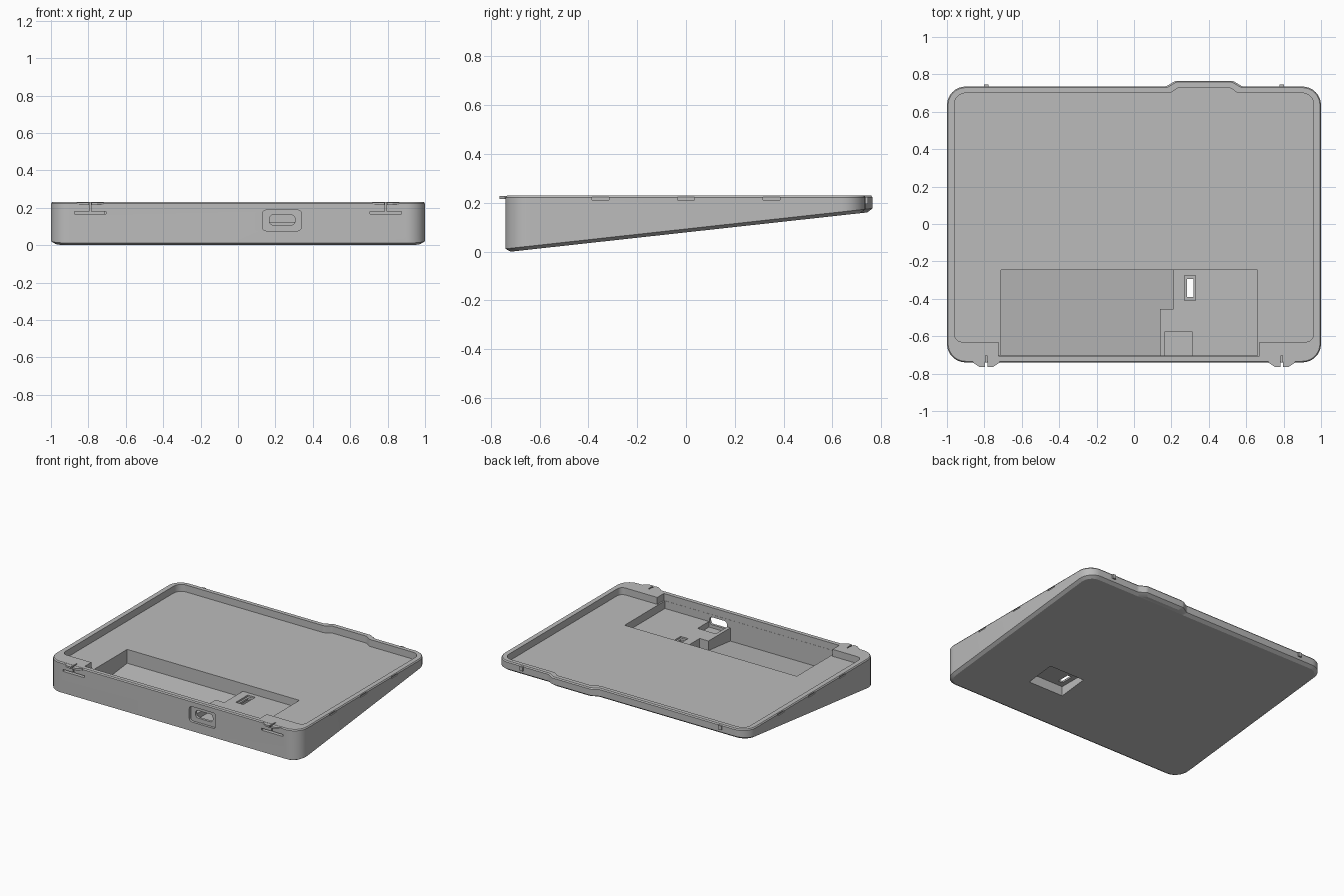
import bpy
import bmesh
from math import pi, sin, cos
from mathutils import Vector

cube = bpy.data.objects.get("Cube")
if cube:
    bpy.data.objects.remove(cube, do_unlink=True)

grey = bpy.data.materials.new("plain_grey")
grey.use_nodes = True
grey.diffuse_color = (0.5, 0.5, 0.5, 1)
grey.node_tree.nodes["Principled BSDF"].inputs["Base Color"].default_value = (0.5, 0.5, 0.5, 1)

TOP, FLOOR, SHELF = 0.23, 0.18, 0.125


def slope(y):
    """Height of the tilted underside."""
    return 0.11 * (y + 0.72)


def fillet(corners, steps=8):
    """Round each (x, y, radius) corner of a polygon."""
    out = []
    for i, (x, y, r) in enumerate(corners):
        p = Vector((x, y))
        a = (Vector(corners[i - 1][:2]) - p).normalized()
        b = (Vector(corners[(i + 1) % len(corners)][:2]) - p).normalized()
        if r == 0:
            out.append(p)
            continue
        half = a.angle(b) / 2
        centre = p + (a + b).normalized() * (r / sin(half))
        va, vb = p + a * r / (sin(half) / cos(half)) - centre, p + b * r / (sin(half) / cos(half)) - centre
        sweep = pi - 2 * half
        for k in range(steps + 1):
            t = k / steps
            out.append(centre + (va * sin((1 - t) * sweep) + vb * sin(t * sweep)) / sin(sweep))
    return out


def loft(name, rings):
    """Solid from a stack of matching rings."""
    bm = bmesh.new()
    loops = [[bm.verts.new(p) for p in ring] for ring in rings]
    n = len(loops[0])
    bm.faces.new(loops[0][::-1])
    bm.faces.new(loops[-1])
    for low, high in zip(loops, loops[1:]):
        for i in range(n):
            j = (i + 1) % n
            bm.faces.new((low[i], low[j], high[j], high[i]))
    bmesh.ops.recalc_face_normals(bm, faces=bm.faces)
    mesh = bpy.data.meshes.new(name)
    bm.to_mesh(mesh)
    bm.free()
    mesh.materials.append(grey)
    ob = bpy.data.objects.new(name, mesh)
    bpy.context.collection.objects.link(ob)
    return ob


def prism(name, pts, low, high):
    """Vertical prism; low may be a height or a function of y."""
    base = low if callable(low) else lambda y: low
    return loft(name, [[(x, y, base(y)) for x, y in pts], [(x, y, high) for x, y in pts]])


def box(name, x0, x1, y0, y1, z0, z1):
    return prism(name, [(x0, y0), (x1, y0), (x1, y1), (x0, y1)], z0, z1)


def front_prism(name, x0, x1, z0, z1, r, y0, y1):
    """Rounded rectangle pushed along y."""
    pts = fillet([(x0, z0, r), (x1, z0, r), (x1, z1, r), (x0, z1, r)], 5)
    return loft(name, [[(x, y, z) for x, z in pts] for y in (y0, y1)])


def cut(target, cutter):
    mod = target.modifiers.new("cut", "BOOLEAN")
    mod.operation, mod.solver, mod.object = "DIFFERENCE", "EXACT", cutter
    bpy.context.view_layer.objects.active = target
    bpy.ops.object.modifier_apply(modifier=mod.name)
    bpy.data.objects.remove(cutter, do_unlink=True)


def outline(d):
    """Outer plan with the back bulge, inset by d."""
    w, f, b, g = 1 - d, -0.74 + d, 0.735 - d, 0.765 - d
    r = 0.1 - d
    return fillet([(-w, f, r), (w, f, r), (w, b, r), (0.58 - d, b, 0.04), (0.53 - d, g, 0.04),
                   (0.22 + d, g, 0.04), (0.17 + d, b, 0.04), (-w, b, r)])


# Wedge shell with chamfered lower and upper edges
body, foot, lip = outline(0), outline(0.022), outline(0.006)
tray = loft("tray", [[(x, y, slope(y)) for x, y in foot],
                     [(x, y, slope(y) + 0.014) for x, y in body],
                     [(x, y, TOP - 0.008) for x, y in body],
                     [(x, y, TOP) for x, y in lip]])

# Main cavity, leaving solid blocks at the front corners
cavity = fillet([(-0.725, -0.705, 0), (0.67, -0.705, 0), (0.67, -0.63, 0), (0.96, -0.63, 0.04),
                 (0.96, 0.7, 0.06), (0.555, 0.7, 0.03), (0.515, 0.728, 0.03), (0.235, 0.728, 0.03),
                 (0.195, 0.7, 0.03), (-0.96, 0.7, 0.06), (-0.96, -0.63, 0.04), (-0.725, -0.63, 0)])
cut(tray, prism("cavity_cutter", cavity, FLOOR, 0.4))

# Pocket: shelf level first, then the deep stepped part
cut(tray, box("shelf_cutter", -0.71, 0.66, -0.704, -0.245, SHELF, 0.3))
deep = [(-0.71, -0.704), (0.14, -0.704), (0.14, -0.455), (0.21, -0.455), (0.21, -0.245), (-0.71, -0.245)]
cut(tray, prism("pocket_cutter", deep, lambda y: slope(y) + 0.028, 0.3))

# Connector notch, slot seat, slot and underside recess
cut(tray, box("notch_cutter", 0.165, 0.31, -0.704, -0.575, 0.085, 0.3))
cut(tray, box("seat_cutter", 0.27, 0.33, -0.41, -0.275, 0.113, 0.3))
cut(tray, box("slot_cutter", 0.283, 0.317, -0.39, -0.295, -0.1, 0.3))
cut(tray, box("recess_cutter", 0.25, 0.53, -0.43, -0.215, -0.1, 0.1))

# Front port: shallow surround and through opening
cut(tray, front_prism("surround_cutter", 0.13, 0.34, 0.077, 0.188, 0.022, -0.9, -0.722))
cut(tray, front_prism("port_cutter", 0.168, 0.305, 0.108, 0.162, 0.02, -0.9, -0.68))

for s in (-1, 1):
    c = s * 0.79
    # Latch slots in the front corners
    cut(tray, box("latch_slot_cutter", c - 0.085, c + 0.085, -0.8, -0.703, 0.167, 0.181))
    cut(tray, box("latch_gap_cutter", c - 0.004, c + 0.004, -0.8, -0.703, 0.175, 0.3))
    # Small grooves along the side rims
    for y in (-0.35, 0, 0.35):
        cut(tray, box("groove_cutter", s * 0.992, s * 1.05, y - 0.035, y + 0.035, 0.212, 0.224))

for side, s in (("right", -1), ("left", 1)):
    c = s * 0.79
    # Split latch tabs
    for half, t in (("inner", -s), ("outer", s)):
        a, b = c + t * 0.006, c + t * 0.07
        prism(f"{side}_{half}_latch_tab",
              [(a, -0.725), (b, -0.725), (b, -0.742), (c + t * 0.035, -0.765), (a, -0.765)], 0.216, TOP - 0.001)
    # Back pins
    box(f"{side}_back_pin", c - 0.013, c + 0.013, 0.725, 0.746, 0.195, TOP - 0.006)

# Smooth rounded corners, crisp edges
bpy.ops.object.select_all(action="DESELECT")
tray.select_set(True)
bpy.context.view_layer.objects.active = tray
bpy.ops.object.shade_smooth_by_angle(angle=pi / 7)
